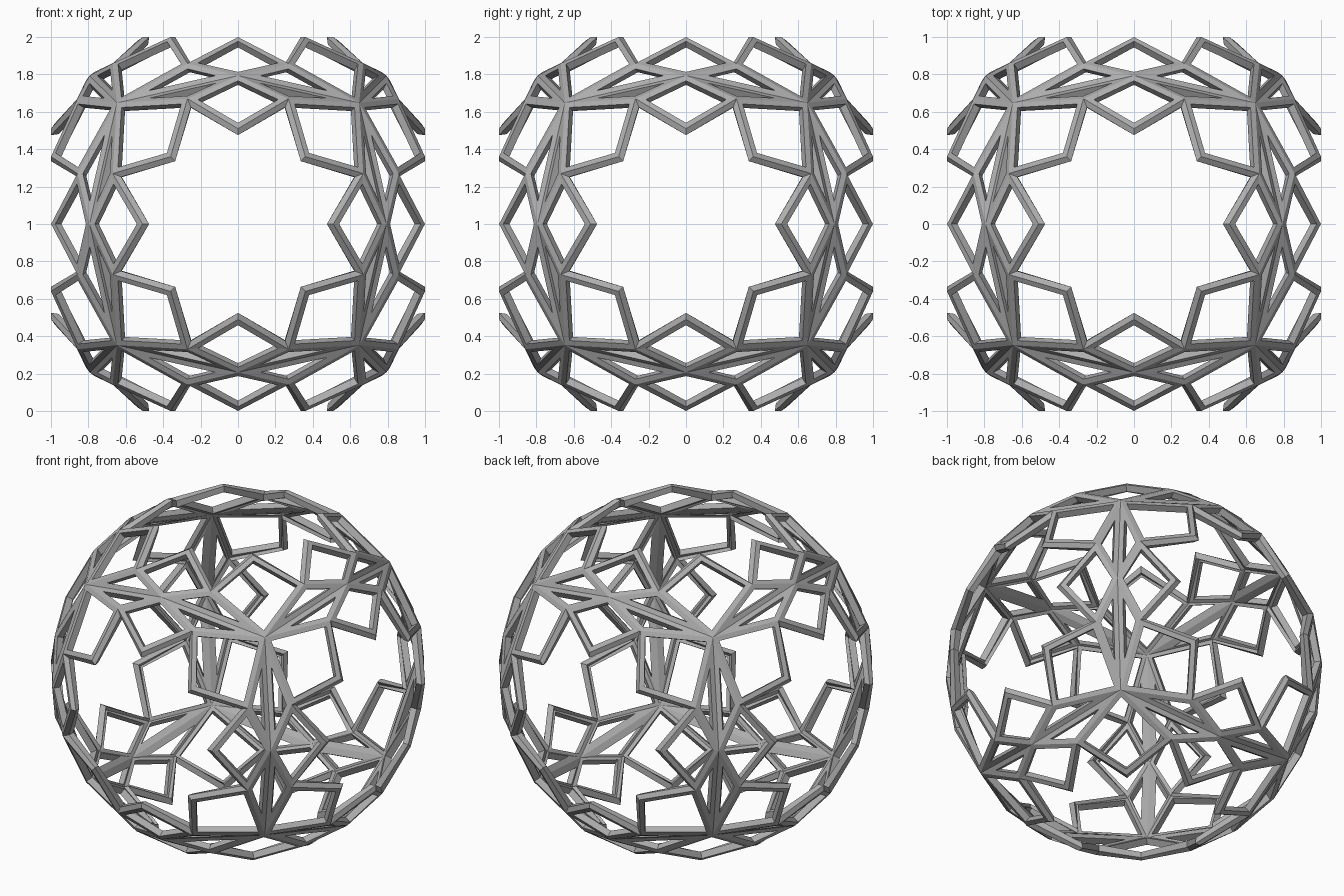
import bpy, bmesh, math
from mathutils import Matrix, Vector

cube = bpy.data.objects.get("Cube")
if cube:
    bpy.data.objects.remove(cube, do_unlink=True)

RADIUS = 1.122      # sphere that carries every lattice node
HALF_BAR = 0.03     # half the width of a bar
DEPTH = 0.042       # bar thickness towards the centre


def node(x, y):
    """Point on the upper part of the sphere above (x, y)."""
    return Vector((x, y, math.sqrt(RADIUS ** 2 - x * x - y * y)))


# Nodes of one quarter of the upper side
corner = Vector((1, 1, 1)).normalized() * RADIUS
corner_low = Vector((1, -1, 1)).normalized() * RADIUS
edge_mid = Vector((1, 0, 1)).normalized() * RADIUS
rim_tip = node(0.51, 0)
kite_tip = node(0.36, 0.36)
joint = node(0.67, 0.27)
joint_low = node(0.67, -0.27)
joint_far = node(0.27, 0.67)

panels = [
    (kite_tip, joint, corner, joint_far),       # kite
    (rim_tip, joint_low, edge_mid, joint),      # diamond
    (joint, edge_mid, corner),                  # sliver
    (joint_low, corner_low, edge_mid),          # mirrored sliver
]

# Turns that carry the upper side to all six sides
sides = [Matrix.Rotation(math.radians(90 * i), 3, 'X') for i in range(4)]
sides += [Matrix.Rotation(math.radians(a), 3, 'Y') for a in (90, -90)]
quarters = [Matrix.Rotation(math.radians(90 * i), 3, 'Z') for i in range(4)]

bm = bmesh.new()


def add_face(points):
    bm.faces.new([bm.verts.new(p) for p in points])


for side in sides:
    opening = []
    for quarter in quarters:
        turn = side @ quarter
        for panel in panels:
            add_face([turn @ p for p in panel])
        opening += [turn @ p for p in (rim_tip, joint, kite_tip, joint_far)]
    add_face(opening)

bmesh.ops.remove_doubles(bm, verts=bm.verts[:], dist=0.001)
bm.normal_update()

# Inset every panel and remove its middle, leaving only the bars
middles = bm.faces[:]
bmesh.ops.inset_individual(bm, faces=middles, thickness=HALF_BAR,
                           use_even_offset=True)
bmesh.ops.delete(bm, geom=middles, context='FACES')
bm.normal_update()

mesh = bpy.data.meshes.new("lattice_sphere")
bm.to_mesh(mesh)
bm.free()
lattice = bpy.data.objects.new("lattice_sphere", mesh)
lattice.location.z = 1
bpy.context.collection.objects.link(lattice)

# Thickness towards the centre
shell = lattice.modifiers.new("bar_depth", 'SOLIDIFY')
shell.thickness = DEPTH
shell.offset = -1

# Colour
grey = bpy.data.materials.new("mid_grey")
grey.use_nodes = True
colour = (0.42, 0.42, 0.42, 1)
grey.diffuse_color = colour
grey.node_tree.nodes["Principled BSDF"].inputs["Base Color"].default_value = colour
mesh.materials.append(grey)
